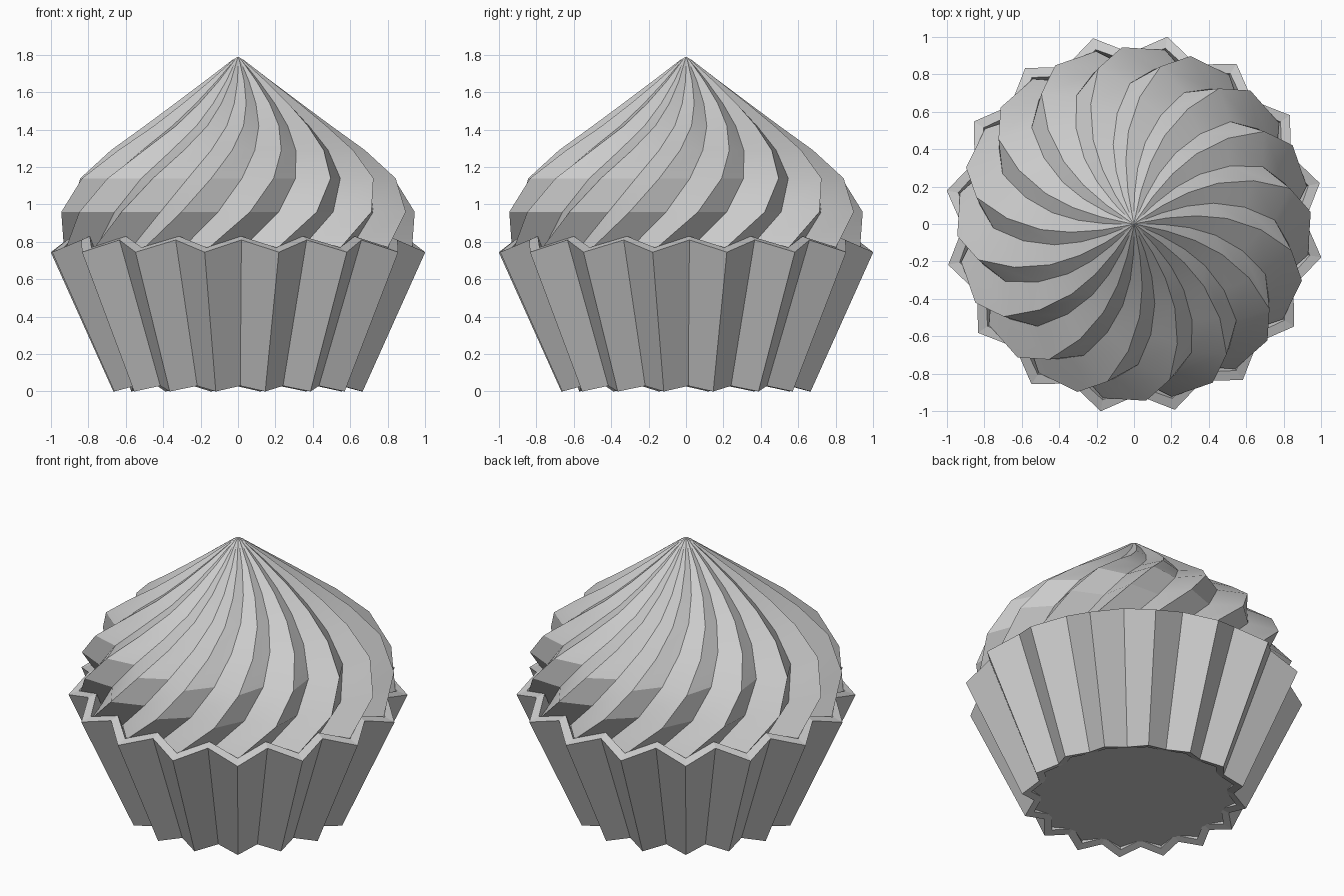
import bpy, bmesh, math

if "Cube" in bpy.data.objects:
    bpy.data.objects.remove(bpy.data.objects["Cube"])

PLEATS = 16
PHASE = math.radians(12.4)
STEP = math.pi / PLEATS


def zigzag_ring(bm, tip, valley, twist=0.0):
    """Star-shaped ring alternating between (radius, z) tips and valleys."""
    ring = []
    for i in range(2 * PLEATS):
        r, z = valley if i % 2 else tip
        a = PHASE + math.radians(twist) + i * STEP
        ring.append(bm.verts.new((r * math.cos(a), r * math.sin(a), z)))
    return ring


def bridge(bm, a, b):
    n = len(a)
    for i in range(n):
        j = (i + 1) % n
        bm.faces.new((a[i], a[j], b[j], b[i]))


def finish(bm, name):
    bmesh.ops.recalc_face_normals(bm, faces=bm.faces[:])
    mesh = bpy.data.meshes.new(name)
    bm.to_mesh(mesh)
    bm.free()
    obj = bpy.data.objects.new(name, mesh)
    bpy.context.collection.objects.link(obj)
    return obj


# Pleated paper wrapper: a thick flared shell with tilted rims
bm = bmesh.new()
loops = [
    zigzag_ring(bm, (0.677, 0.0), (0.60, 0.03)),     # bottom outer
    zigzag_ring(bm, (1.017, 0.745), (0.915, 0.81)),  # top outer
    zigzag_ring(bm, (0.955, 0.77), (0.865, 0.83)),   # top inner
    zigzag_ring(bm, (0.62, 0.02), (0.55, 0.05)),     # bottom inner
]
for k in range(4):
    bridge(bm, loops[k], loops[(k + 1) % 4])
finish(bm, "wrapper")

# Cake base closing the bottom of the wrapper
bm = bmesh.new()
low = zigzag_ring(bm, (0.635, 0.045), (0.565, 0.045))
high = zigzag_ring(bm, (0.66, 0.10), (0.59, 0.10))
bridge(bm, low, high)
bm.faces.new(low)
bm.faces.new(high)
finish(bm, "cake_base")

# Swirled frosting: star section twisting as it narrows (z, radius, twist)
profile = [(0.76, 0.945, 0), (0.96, 0.947, 14), (1.14, 0.855, 23),
           (1.29, 0.68, 30), (1.42, 0.50, 36), (1.54, 0.34, 40),
           (1.66, 0.18, 43), (1.77, 0.035, 45)]
bm = bmesh.new()
rings = [zigzag_ring(bm, (r, z), (0.88 * r, z), t) for z, r, t in profile]
for a, b in zip(rings, rings[1:]):
    bridge(bm, a, b)
bm.faces.new(rings[0])
apex = bm.verts.new((0, 0, 1.79))
for i in range(2 * PLEATS):
    bm.faces.new((rings[-1][i], rings[-1][(i + 1) % (2 * PLEATS)], apex))
frosting = finish(bm, "frosting")

bpy.context.view_layer.objects.active = frosting
frosting.select_set(True)
bpy.ops.object.shade_smooth_by_angle(angle=math.radians(30))
